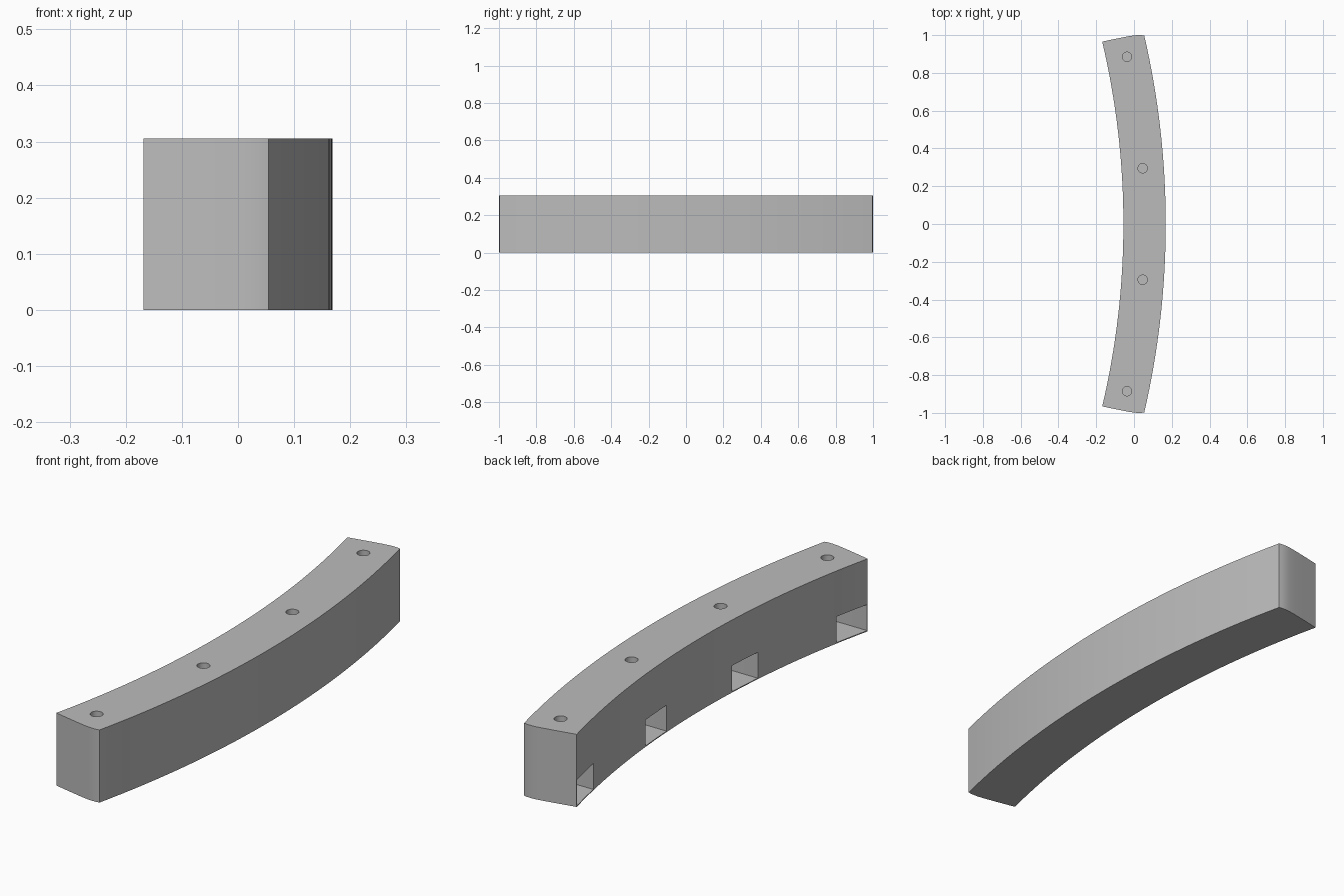
import bpy, bmesh, math

cube = bpy.data.objects.get("Cube")
if cube:
    bpy.data.objects.remove(cube, do_unlink=True)

HEIGHT = 0.305
CENTRE_X, R_IN, R_OUT = -4.266, 4.21, 4.434
HOLE_R, SLOT_R = 0.025, 0.078

grey = bpy.data.materials.new("plain_grey")
grey.use_nodes = True
grey.diffuse_color = (0.5, 0.5, 0.5, 1)
grey.node_tree.nodes["Principled BSDF"].inputs["Base Color"].default_value = (0.5, 0.5, 0.5, 1)


def extrude_outline(name, points, z0, z1):
    """Turn a flat outline into an upright prism."""
    bm = bmesh.new()
    face = bm.faces.new([bm.verts.new((x, y, z0)) for x, y in points])
    top = bmesh.ops.extrude_face_region(bm, geom=[face])["geom"]
    bmesh.ops.translate(bm, vec=(0, 0, z1 - z0),
                        verts=[v for v in top if isinstance(v, bmesh.types.BMVert)])
    bmesh.ops.recalc_face_normals(bm, faces=bm.faces)
    mesh = bpy.data.meshes.new(name)
    bm.to_mesh(mesh)
    bm.free()
    mesh.materials.append(grey)
    obj = bpy.data.objects.new(name, mesh)
    bpy.context.collection.objects.link(obj)
    return obj


def arc(cx, cy, r, a0, a1, n):
    steps = [a0 + (a1 - a0) * i / n for i in range(n + 1)]
    return [(cx + r * math.cos(a), cy + r * math.sin(a)) for a in steps]


# Curved bar: outer arc, rounded end, inner arc, rounded end
a_out = math.asin(0.997 / R_OUT)
a_in = math.asin(0.9656 / R_IN)
end = [(0.04, 0.9995), (0.02, 1.0), (0, 0.9985), (-0.03, 0.9937), (-0.09, 0.982)]
outline = arc(CENTRE_X, 0, R_OUT, -a_out, a_out, 32) + end
outline += arc(CENTRE_X, 0, R_IN, a_in, -a_in, 32)
outline += [(x, -y) for x, y in reversed(end)]
bar = extrude_outline("curved_bar", outline, 0, HEIGHT)

# Screw holes from the top, each meeting a round-ended slot in the inner face
cutters = []
for x, y in ((-0.037, 0.885), (0.046, 0.295), (0.046, -0.295), (-0.037, -0.885)):
    slot = arc(x, y, SLOT_R, -math.pi / 2, math.pi / 2, 20)
    slot += [(x - 0.3, y + SLOT_R), (x - 0.3, y - SLOT_R)]
    cutters.append(extrude_outline("slot_cutter", slot, 0.004, 0.113))
    ring = arc(x, y, HOLE_R, 0, 2 * math.pi, 24)[:-1]
    cutters.append(extrude_outline("hole_cutter", ring, 0.06, HEIGHT + 0.1))

for cutter in cutters:
    cutter.hide_render = True
    mod = bar.modifiers.new("cut", "BOOLEAN")
    mod.operation = "DIFFERENCE"
    mod.solver = "EXACT"
    mod.object = cutter

# Apply the cuts and remove the cutters
bpy.ops.object.select_all(action="DESELECT")
bar.select_set(True)
bpy.context.view_layer.objects.active = bar
for mod in list(bar.modifiers):
    bpy.ops.object.modifier_apply(modifier=mod.name)
for cutter in cutters:
    bpy.data.objects.remove(cutter, do_unlink=True)

bpy.ops.object.shade_smooth_by_angle(angle=math.radians(30))
